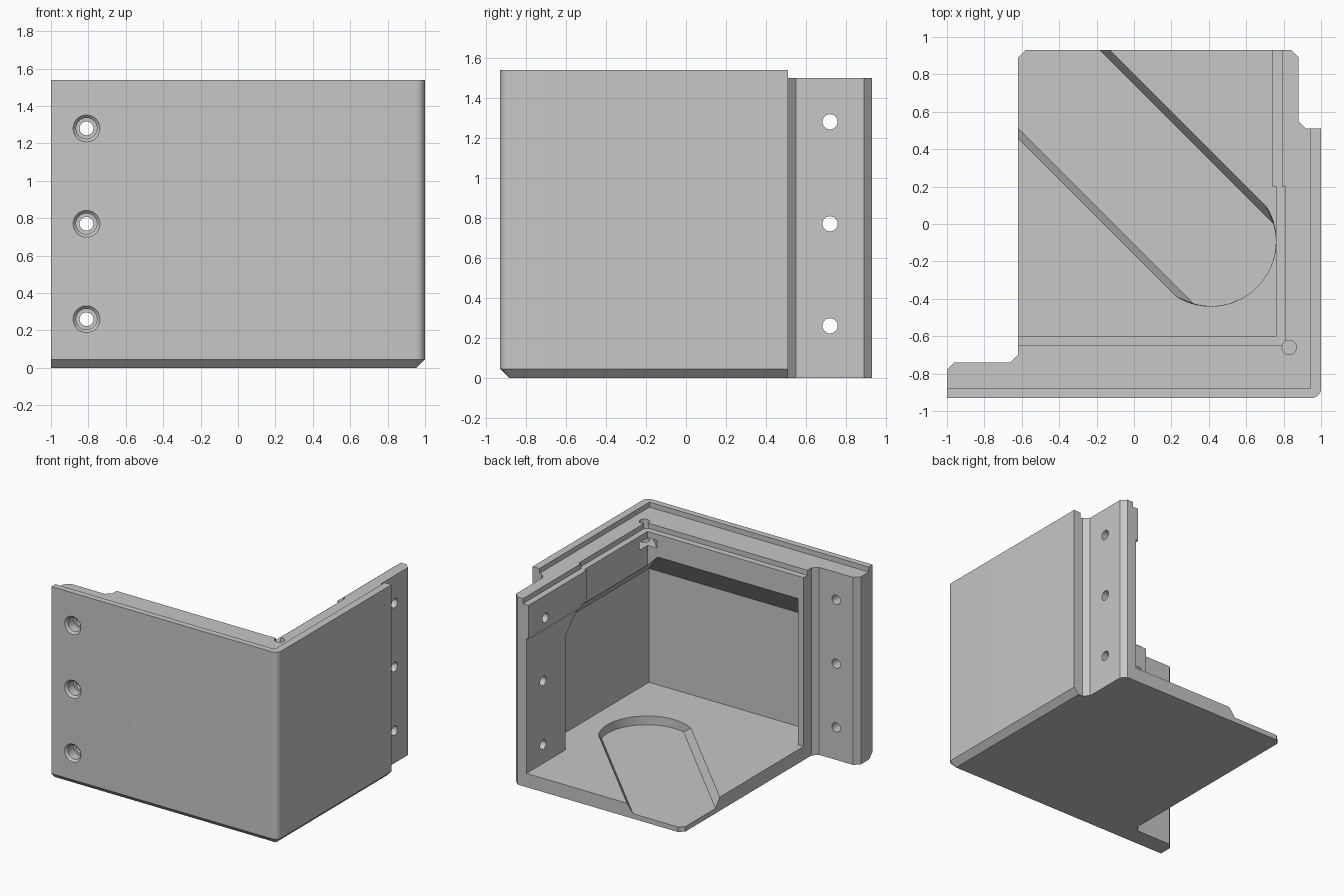
import bpy
import bmesh
from math import sin, cos, pi, radians, sqrt, asin

cube = bpy.data.objects.get("Cube")
if cube:
    bpy.data.objects.remove(cube, do_unlink=True)

grey = bpy.data.materials.new("light_grey")
grey.use_nodes = True
GREY = (0.57, 0.57, 0.57, 1)
grey.diffuse_color = GREY
grey.node_tree.nodes["Principled BSDF"].inputs["Base Color"].default_value = GREY


def loft(name, rings):
    """Closed solid through rings given as (outline, z)."""
    bm = bmesh.new()
    rows = [[bm.verts.new((x, y, z)) for x, y in pts] for pts, z in rings]
    n = len(rows[0])
    bm.faces.new(rows[0][::-1])
    bm.faces.new(rows[-1])
    for a, b in zip(rows, rows[1:]):
        for i in range(n):
            j = (i + 1) % n
            bm.faces.new((a[i], a[j], b[j], b[i]))
    bmesh.ops.recalc_face_normals(bm, faces=bm.faces)
    mesh = bpy.data.meshes.new(name)
    bm.to_mesh(mesh)
    bm.free()
    mesh.materials.append(grey)
    ob = bpy.data.objects.new(name, mesh)
    bpy.context.collection.objects.link(ob)
    return ob


def rect(x0, x1, y0, y1):
    return [(x0, y0), (x1, y0), (x1, y1), (x0, y1)]


def block(name, x0, x1, y0, y1, z0, z1):
    return loft(name, [(rect(x0, x1, y0, y1), z0), (rect(x0, x1, y0, y1), z1)])


def circle(x, y, r, n=24):
    return [(x + r * cos(2 * pi * i / n), y + r * sin(2 * pi * i / n)) for i in range(n)]


def outline(inset):
    """Plan of the whole corner, outer sides pulled in by inset."""
    r = 0.05 - inset
    arc = [(0.95 + r * cos(a), -0.88 + r * sin(a))
           for a in (radians(-90 + 11.25 * i) for i in range(9))]
    return [(-1, -0.93 + inset)] + arc + [
        (1 - inset, 0.51), (0.92, 0.51), (0.88, 0.55), (0.88, 0.89), (0.84, 0.93),
        (-0.58, 0.93), (-0.62, 0.89), (-0.62, -0.70), (-0.66, -0.74),
        (-0.96, -0.74), (-1, -0.78)]


# Solid corner with chamfered bottom edge
body = loft("corner_housing", [(outline(0.045), 0), (outline(0), 0.045), (outline(0), 1.54)])
FAR, FLOOR, TOP = 2, 0.11, 2
cutters = []

# Main open space, with a thicker band near the screw flange
cutters += [
    block("space_low", -FAR, 0.76, -0.60, FAR, FLOOR, 1.19),
    block("space_high", -FAR, 0.76, -0.60, 0.20, 1.18, TOP),
    block("space_flange", -FAR, 0.74, -0.59, FAR, 1.19, TOP),
]

# Thin-wall cavity with sloped overhang on top
cutters.append(loft("wall_cavity", [
    (rect(-0.57, 0.93, -0.86, 0.44), FLOOR),
    (rect(-0.57, 0.93, -0.86, 0.44), 1.02),
    (rect(-0.57, 0.67, -0.60, 0.18), 1.28)]))

# Lid lip and inner rebate
cutters += [
    block("lip_cut", -FAR, 0.94, -0.88, FAR, 1.50, TOP),
    block("rebate_front", -FAR, 0.81, -0.65, 0.20, 1.46, TOP),
    block("rebate_flange", -FAR, 0.79, -0.64, FAR, 1.46, TOP),
]


def channel_outline(half):
    """Diagonal channel with a round end, in plan."""
    cx, cy, r, s = 0.41, -0.09, 0.35, sqrt(0.5)
    end = asin(half / r)
    local = [(-2, half)]
    local += [(r * cos(end - 2 * end * i / 32), r * sin(end - 2 * end * i / 32))
              for i in range(33)]
    local.append((-2, -half))
    return [(cx + s * (u + v), cy + s * (v - u)) for u, v in local]


# Sloped channel in the floor
cutters.append(loft("floor_channel", [
    (channel_outline(0.302), 0.04),
    (channel_outline(0.34), FLOOR),
    (channel_outline(0.34), FLOOR + 0.03)]))

# Lid screw hole and nut slot in the inner corner
cutters.append(loft("lid_screw_hole", [(circle(0.83, -0.66, 0.038), z) for z in (1.28, TOP)]))
s = sqrt(0.5)
nut = [(0.83 + s * (u - v), -0.66 - s * (u + v))
       for u, v in [(0.075, 0), (0.038, 0.065), (-0.2, 0.065), (-0.2, -0.065), (0.038, -0.065)]]
cutters.append(loft("nut_slot", [(nut, 1.35), (nut, 1.41)]))

# Three screw holes through each flange
for z in (0.26, 0.77, 1.28):
    hole = loft("front_hole", [(circle(0, 0, r), d) for r, d in
                               [(0.072, -0.02), (0.072, 0), (0.056, 0.016), (0.056, 0.09),
                                (0.037, 0.0901), (0.037, 0.3)]])
    hole.location = (-0.81, -0.93, z)
    hole.rotation_euler = (-pi / 2, 0, 0)
    side = loft("side_hole", [(circle(0, 0, 0.038), d) for d in (0.6, 1.1)])
    side.location = (0, 0.72, z)
    side.rotation_euler = (0, pi / 2, 0)
    cutters += [hole, side]

# Apply the cuts one by one
bpy.context.view_layer.objects.active = body
body.select_set(True)
for cutter in cutters:
    cutter.hide_render = True
    mod = body.modifiers.new(cutter.name, "BOOLEAN")
    mod.operation = "DIFFERENCE"
    mod.solver = "EXACT"
    mod.object = cutter
    bpy.ops.object.modifier_apply(modifier=mod.name)
    bpy.data.objects.remove(cutter, do_unlink=True)

bpy.ops.object.shade_smooth_by_angle(angle=radians(20))
